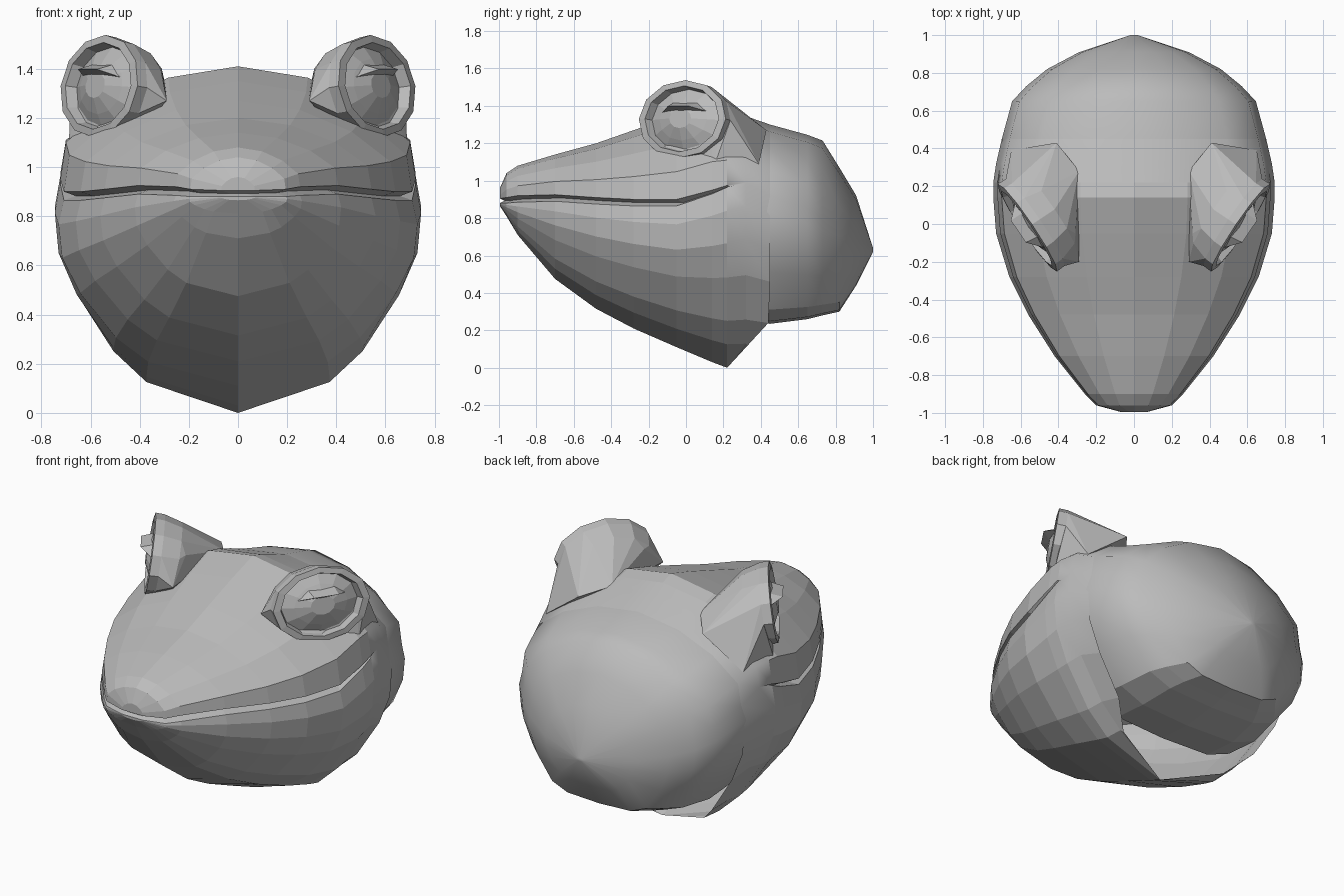
import bpy, bmesh, math
from mathutils import Vector

cube = bpy.data.objects.get("Cube")
if cube:
    bpy.data.objects.remove(cube, do_unlink=True)

grey = bpy.data.materials.new("plain grey")
grey.use_nodes = True
grey.diffuse_color = (0.5, 0.5, 0.5, 1)
grey.node_tree.nodes["Principled BSDF"].inputs["Base Color"].default_value = (0.5, 0.5, 0.5, 1)


def finish(bm, name, mirror=False):
    bmesh.ops.remove_doubles(bm, verts=bm.verts[:], dist=0.0005)
    bmesh.ops.recalc_face_normals(bm, faces=bm.faces[:])
    mesh = bpy.data.meshes.new(name)
    bm.to_mesh(mesh)
    bm.free()
    mesh.materials.append(grey)
    obj = bpy.data.objects.new(name, mesh)
    bpy.context.collection.objects.link(obj)
    if mirror:
        obj.modifiers.new("other side", 'MIRROR')
    return obj


def bridge(bm, a, b):
    for i in range(len(a)):
        j = (i + 1) % len(a)
        bm.faces.new((a[i], a[j], b[j], b[i]))


def cap(bm, ring):
    # Close a symmetric ring with strips from side to side
    n = len(ring)
    for i in range(n // 2):
        quad = [ring[i], ring[i + 1], ring[-i - 1], ring[-i % n]]
        bm.faces.new(list(dict.fromkeys(quad)))


def closed_ring(bm, half):
    right = [(-x, y, z) for x, y, z in half[-2:0:-1]]
    return [bm.verts.new(p) for p in half + right]


# Cross-section shapes, as fractions of half width and height
TOP = [(0, 1), (.38, .9), (.7, .66), (.94, .33), (.97, 0)]
JAW = [(.97, 0), (1, .13), (.98, .31), (.88, .5), (.68, .74), (.5, .87), (0, 1)]
NAPE = [(1, .13), (.98, .35), (.88, .6), (.67, .89), (.45, .98), (0, 1)]

# Face sections: y, half width, top, mouth height, mouth gap, bottom
FACE_SECTIONS = [
    (-0.995, .07, .96, .905, .025, .865), (-0.96, .20, 1.04, .91, .03, .81),
    (-0.90, .26, 1.08, .92, .035, .71), (-0.70, .42, 1.14, .925, .035, .475),
    (-0.48, .56, 1.20, .91, .035, .315), (-0.28, .66, 1.27, .90, .035, .21),
    (-0.05, .73, 1.35, .90, .035, .11), (0.14, .745, 1.41, .95, .02, .03),
    (0.22, .745, 1.385, .975, .01, 0), (0.32, .73, 1.345, .99, 0, 0),
    (0.45, .70, 1.30, .92, 0, 0),
]


def face_section(bm, y, w, top, mouth, gap, bottom):
    lip = mouth - gap
    half = [(fx * w, y, mouth + fz * (top - mouth)) for fx, fz in TOP]
    half.append((.97 * w - 1.4 * gap, y + gap, mouth - gap * .5))
    for fx, fz in JAW:
        # The rear edge of the jaw slopes forward down to the throat
        z = lip - fz * (lip - bottom)
        half.append((fx * w, min(y, .22 + .92 * z), z))
    return closed_ring(bm, half)


bm = bmesh.new()
rings = [face_section(bm, *s) for s in FACE_SECTIONS]
for a, b in zip(rings, rings[1:]):
    bridge(bm, a, b)
cap(bm, rings[0])
face = finish(bm, "face_and_jaw")
for f in face.data.polygons:
    f.use_smooth = f.center.y > 0.2 and f.center.z > 0.4

# Rounded back of the head: y, half width, top, middle, bottom
NAPE_SECTIONS = [
    (.24, .70, 1.34, .95, .25), (.45, .70, 1.30, .92, .235),
    (.65, .645, 1.245, .85, .26), (.73, .57, 1.215, .80, .28),
    (.82, .46, 1.07, .76, .30), (.91, .29, .92, .69, .44),
    (1.0, .02, .64, .63, .62),
]
bm = bmesh.new()
rings = []
for y, w, top, mid, bottom in NAPE_SECTIONS:
    half = [(fx * w, y, mid + fz * (top - mid)) for fx, fz in TOP]
    half += [(fx * w, y, mid - fz * (mid - bottom)) for fx, fz in NAPE]
    rings.append(closed_ring(bm, half))
for a, b in zip(rings, rings[1:]):
    bridge(bm, a, b)
cap(bm, rings[0])
cap(bm, rings[-1])
nape = finish(bm, "back_of_head")
for f in nape.data.polygons:
    f.use_smooth = f.normal.z > -0.8 and f.center.y > 0.3

# Eye frame: outward normal, horizontal and vertical directions
CENTRE = Vector((.565, -.02, 1.33))
OUT = Vector((.83, -.56, .15)).normalized()
SIDE = Vector((.56, .83, 0)).normalized()
UP = OUT.cross(SIDE)


def eye_point(s, u, d):
    return CENTRE + SIDE * s + UP * u + OUT * d


def eye_ring(scale, d, n=12):
    angles = [math.tau * i / n for i in range(n)]
    return [eye_point(.28 * scale * math.cos(a), .21 * scale * math.sin(a), d) for a in angles]


def hull(name, points):
    bm = bmesh.new()
    for p in points:
        bm.verts.new(p)
    result = bmesh.ops.convex_hull(bm, input=bm.verts[:])
    loose = set(result["geom_interior"] + result["geom_unused"])
    bmesh.ops.delete(bm, geom=[v for v in loose if isinstance(v, bmesh.types.BMVert)], context='VERTS')
    return finish(bm, name, True)


# Eye mound running back into the skull
hull("eye_mound", eye_ring(.99, -.05) + eye_ring(.86, -.15) + [
    (.29, .28, 1.31), (.29, -.2, 1.27), (.31, -.05, 1.40),
    (.41, .43, 1.27), (.65, .39, 1.09), (.69, .14, 1.05), (.4, .2, 1.2)])

# Socket rim with eyeball
bm = bmesh.new()
loops = [[bm.verts.new(p) for p in eye_ring(s, d)] for s, d in
         [(.99, -.05), (1, 0), (.85, .005), (.79, -.04), (.55, -.01), (.25, .02)]]
for a, b in zip(loops, loops[1:]):
    bridge(bm, a, b)
bm.faces.new(loops[-1])
finish(bm, "eye_socket", True)

# Arched eyelid edge
hull("eyelid", [eye_point(s, u, d) for s, u, d in [
    (-.16, .03, -.03), (.16, .04, -.03), (-.06, .06, .06), (.08, .06, .06),
    (-.07, .09, -.01), (.08, .09, -.01), (0, .04, .01)]])
